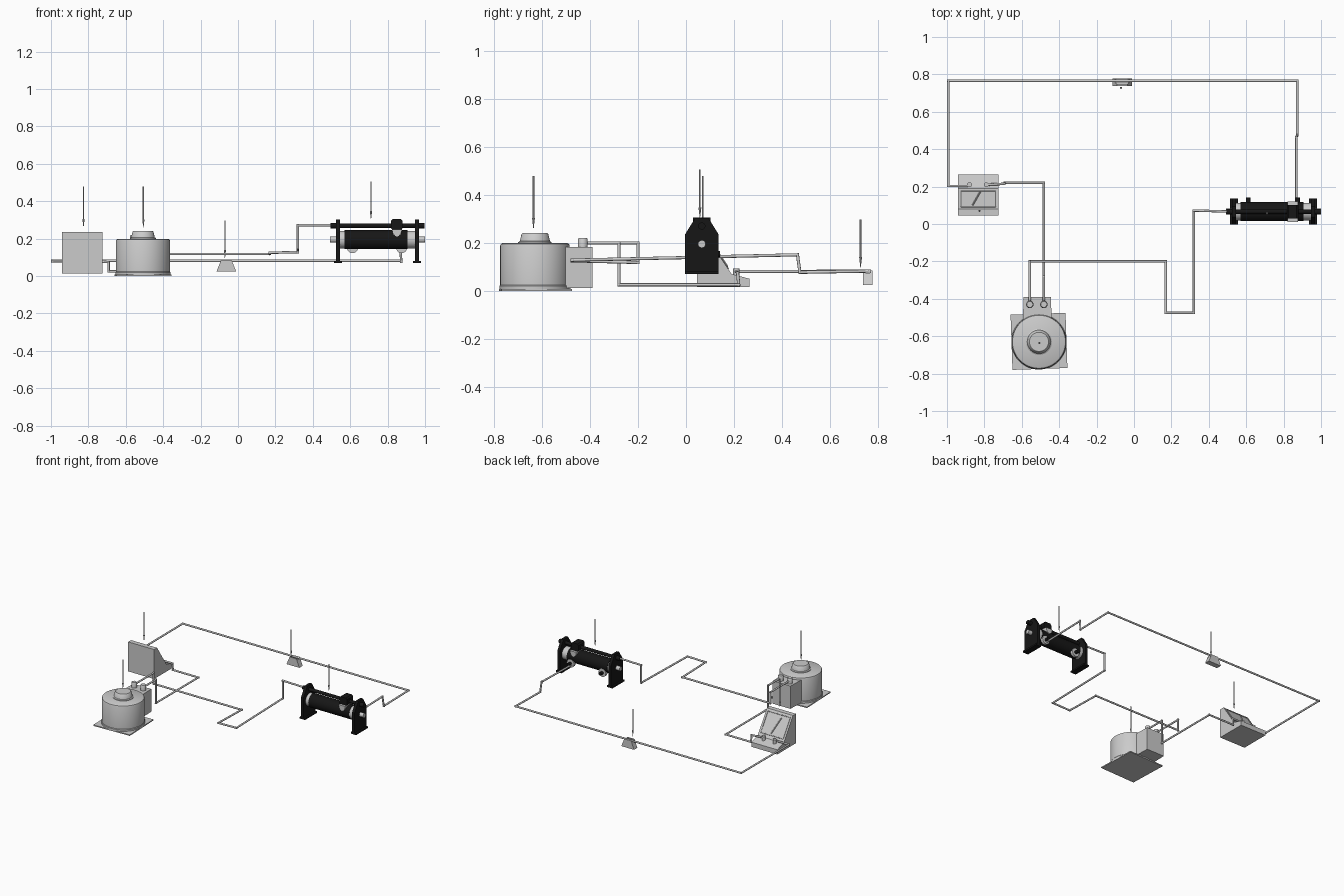
import bpy, bmesh, math
from mathutils import Vector, Matrix

if "Cube" in bpy.data.objects:
    bpy.data.objects.remove(bpy.data.objects["Cube"])

black = bpy.data.materials.new("black")
black.diffuse_color = (0.008, 0.008, 0.008, 1)
black.use_nodes = True
black.node_tree.nodes["Principled BSDF"].inputs["Base Color"].default_value = black.diffuse_color


def finish(bm, name, mat=None, smooth=False, bevel=0):
    bmesh.ops.recalc_face_normals(bm, faces=bm.faces)
    me = bpy.data.meshes.new(name)
    bm.to_mesh(me)
    bm.free()
    ob = bpy.data.objects.new(name, me)
    bpy.context.collection.objects.link(ob)
    if mat:
        me.materials.append(mat)
    if bevel:
        m = ob.modifiers.new("bevel", 'BEVEL')
        m.width, m.segments = bevel, 2
    if smooth:
        bpy.ops.object.select_all(action='DESELECT')
        bpy.context.view_layer.objects.active = ob
        ob.select_set(True)
        bpy.ops.object.shade_smooth_by_angle(angle=math.radians(35))
    return ob


def box(name, lo, hi, mat=None, bevel=0, turn=0):
    bm = bmesh.new()
    bmesh.ops.create_cube(bm, size=1)
    lo, hi = Vector(lo), Vector(hi)
    m = Matrix.Translation((lo + hi) / 2) @ Matrix.Rotation(turn, 4, 'Z') @ Matrix.Diagonal((*(hi - lo), 1))
    bmesh.ops.transform(bm, matrix=m, verts=bm.verts)
    return finish(bm, name, mat, bevel=bevel)


def add_rod(bm, a, b, r1, r2=None, n=12):
    a, b = Vector(a), Vector(b)
    d = b - a
    m = Matrix.Translation((a + b) / 2) @ d.to_track_quat('Z', 'Y').to_matrix().to_4x4()
    bmesh.ops.create_cone(bm, cap_ends=True, segments=n, radius1=r1,
                          radius2=r1 if r2 is None else r2, depth=d.length, matrix=m)


def rod(name, a, b, r, mat=None, r2=None, n=24):
    bm = bmesh.new()
    add_rod(bm, a, b, r, r2, n)
    return finish(bm, name, mat, True)


def wire(name, pts, r=0.0065):
    bm = bmesh.new()
    pts = [Vector(p) for p in pts]
    for a, b in zip(pts, pts[1:]):
        e = (b - a).normalized() * r * 0.9
        add_rod(bm, a - e, b + e, r)
    return finish(bm, name, None, True)


def prism(name, prof, axis, lo, hi, mat=None, bevel=0):
    # extrude a profile along x (points are y,z) or along y (points are x,z)
    bm = bmesh.new()
    def at(p, t):
        return (t, p[0], p[1]) if axis == 'x' else (p[0], t, p[1])
    f = bm.faces.new([bm.verts.new(at(p, lo)) for p in prof])
    new = bmesh.ops.extrude_face_region(bm, geom=[f])['geom']
    d = Vector((hi - lo, 0, 0) if axis == 'x' else (0, hi - lo, 0))
    bmesh.ops.translate(bm, vec=d, verts=[g for g in new if isinstance(g, bmesh.types.BMVert)])
    return finish(bm, name, mat, bevel=bevel)


def lathe(name, prof, centre, n=48, mat=None):
    bm = bmesh.new()
    vs = [bm.verts.new((centre[0] + r, centre[1], z)) for r, z in prof]
    es = [bm.edges.new(p) for p in zip(vs, vs[1:])]
    bmesh.ops.spin(bm, geom=vs + es, cent=(*centre, 0), axis=(0, 0, 1), angle=math.tau, steps=n)
    bmesh.ops.remove_doubles(bm, verts=bm.verts, dist=1e-5)
    return finish(bm, name, mat, True)


# Auto transformer: plate, drum with dial, terminal housing
TX, TY = -0.508, -0.63
box("transformer_plate", (-0.655, -0.775, 0), (-0.361, -0.48, 0.008), turn=math.radians(2))
lathe("transformer_drum", [(0, 0.008), (0.148, 0.008), (0.148, 0.02), (0.145, 0.024), (0.145, 0.188),
                           (0.142, 0.195), (0.135, 0.199), (0, 0.199)], (TX, TY))
lathe("transformer_dial", [(0, 0.195), (0.07, 0.195), (0.07, 0.203), (0.063, 0.207), (0.056, 0.236),
                           (0.051, 0.241), (0, 0.241)], (TX, TY))
prism("terminal_housing", [(-0.595, -0.54), (-0.44, -0.54), (-0.444, -0.39), (-0.59, -0.39)], 'y', 0, 1)
house = bpy.data.objects["terminal_housing"]
for v in house.data.vertices:            # stand the plan outline upright
    x, t, y = v.co
    v.co = (x, y, 0.012 + 0.17 * t)
bm = bmesh.new()
bm.from_mesh(house.data)
bmesh.ops.recalc_face_normals(bm, faces=bm.faces)
bm.to_mesh(house.data)
bm.free()
for i, x in enumerate((-0.557, -0.482)):
    lathe(f"transformer_terminal_{i}", [(0, 0.18), (0.02, 0.18), (0.02, 0.215), (0.016, 0.221), (0, 0.221)],
          (x, -0.43), 24)

# Ammeter: sloped case, dial frame, needle, terminals
prism("ammeter_case", [(0.045, 0.015), (0.265, 0.015), (0.265, 0.05), (0.19, 0.07), (0.08, 0.235),
                       (0.045, 0.235)], 'x', -0.94, -0.725)


def slope(x, y, lift=0.0):
    return (x, y + 0.83 * lift, 0.235 - 1.5 * (y - 0.08) + 0.55 * lift)


bm = bmesh.new()
corners = [slope(x, y, 0.001) for x, y in ((-0.925, 0.09), (-0.74, 0.09), (-0.74, 0.175), (-0.925, 0.175))]
for a, b in zip(corners, corners[1:] + corners[:1]):
    add_rod(bm, a, b, 0.003, n=8)
finish(bm, "ammeter_dial_frame")
rod("ammeter_needle", slope(-0.862, 0.1, 0.003), slope(-0.822, 0.17, 0.003), 0.004, n=8)
for i, x in enumerate((-0.88, -0.79)):
    rod(f"ammeter_terminal_{i}", (x, 0.21, 0.055), (x, 0.21, 0.092), 0.013)

# Fuse: tapered block with two raised clamps
prism("fuse_block", [(-0.115, 0.025), (-0.01, 0.025), (-0.03, 0.075), (-0.095, 0.075)], 'y', 0.738, 0.778)
for i, y in enumerate((0.738, 0.768)):
    prism(f"fuse_ridge_{i}", [(-0.097, 0.072), (-0.028, 0.072), (-0.034, 0.085), (-0.091, 0.085)],
          'y', y, y + 0.01)

# Rheostat: end plates with feet, bolts and rod caps
RY, RZ = 0.066, 0.195
plate = [(-0.07, 0.07), (0.07, 0.07), (0.07, 0.235), (0.028, 0.303), (-0.028, 0.303), (-0.07, 0.235)]
plate = [(RY + y, z) for y, z in plate]
for side, x, s in (("left", 0.535, -1), ("right", 0.957, 1)):
    prism(f"rheostat_plate_{side}", plate, 'x', x - 0.01, x + 0.01, black)
    box(f"rheostat_foot_{side}", (x - 0.022, RY - 0.07, 0.07), (x + 0.022, RY + 0.07, 0.082), black)
    rod(f"rheostat_bolt_{side}", (x, RY, RZ), (x + s * 0.042, RY, RZ), 0.016)
    rod(f"rheostat_rod_cap_{side}", (x, RY, 0.27), (x + s * 0.041, RY, 0.27), 0.015, black)
rod("rheostat_tube", (0.54, RY, RZ), (0.952, RY, RZ), 0.047, n=32)
rod("rheostat_winding", (0.57, RY, RZ), (0.905, RY, RZ), 0.051, black, n=32)
rod("rheostat_rail", (0.53, RY, 0.27), (0.96, RY, 0.27), 0.012, black)

# Rheostat contacts at the lower back and the slider
for i, x in enumerate((0.612, 0.875)):
    rod(f"rheostat_lug_{i}", (x, RY + 0.03, 0.153), (x, RY + 0.05, 0.153), 0.03)
    rod(f"rheostat_lug_screw_{i}", (x, RY + 0.04, 0.153), (x, RY + 0.075, 0.153), 0.012, black)
prism("slider_knob", [(0.828, 0.245), (0.872, 0.245), (0.88, 0.256), (0.88, 0.295), (0.87, 0.305),
                      (0.826, 0.305), (0.817, 0.295), (0.817, 0.256)], 'y', RY - 0.036, RY + 0.036, black)
prism("slider_contact", [(0.822, 0.25), (0.878, 0.25), (0.87, 0.222), (0.85, 0.21), (0.83, 0.222)],
      'y', RY - 0.054, RY + 0.054)

# Circuit wires
wire("wire_transformer_rheostat", [(-0.557, -0.43, 0.2), (-0.557, -0.2, 0.2), (-0.557, -0.2, 0.118),
     (0.17, -0.2, 0.118), (0.17, -0.475, 0.125), (0.32, -0.475, 0.128), (0.32, 0.072, 0.14),
     (0.32, 0.072, 0.272), (0.53, 0.066, 0.272)])
wire("wire_transformer_ammeter", [(-0.482, -0.43, 0.2), (-0.482, -0.28, 0.2), (-0.482, -0.28, 0.025),
     (-0.482, 0.22, 0.025), (-0.692, 0.22, 0.025), (-0.692, 0.215, 0.075), (-0.79, 0.21, 0.08)])
wire("wire_ammeter_fuse_rheostat", [(-0.88, 0.203, 0.08), (-0.993, 0.203, 0.08), (-0.993, 0.766, 0.082),
     (0.873, 0.766, 0.082), (0.873, 0.475, 0.077), (0.868, 0.465, 0.15), (0.868, 0.11, 0.142)])

# Pointer pins above each instrument
for name, x, y, lo, hi in (("ammeter", -0.826, 0.07, 0.26, 0.478), ("transformer", -0.506, -0.636, 0.258, 0.478),
                           ("rheostat", 0.711, 0.058, 0.302, 0.505), ("fuse", -0.07, 0.728, 0.095, 0.298)):
    bm = bmesh.new()
    add_rod(bm, (x, y, lo + 0.04), (x, y, hi), 0.0035, n=8)
    add_rod(bm, (x, y, lo), (x, y, lo + 0.045), 0.0005, 0.006, n=8)
    finish(bm, f"{name}_pointer", None, True)
